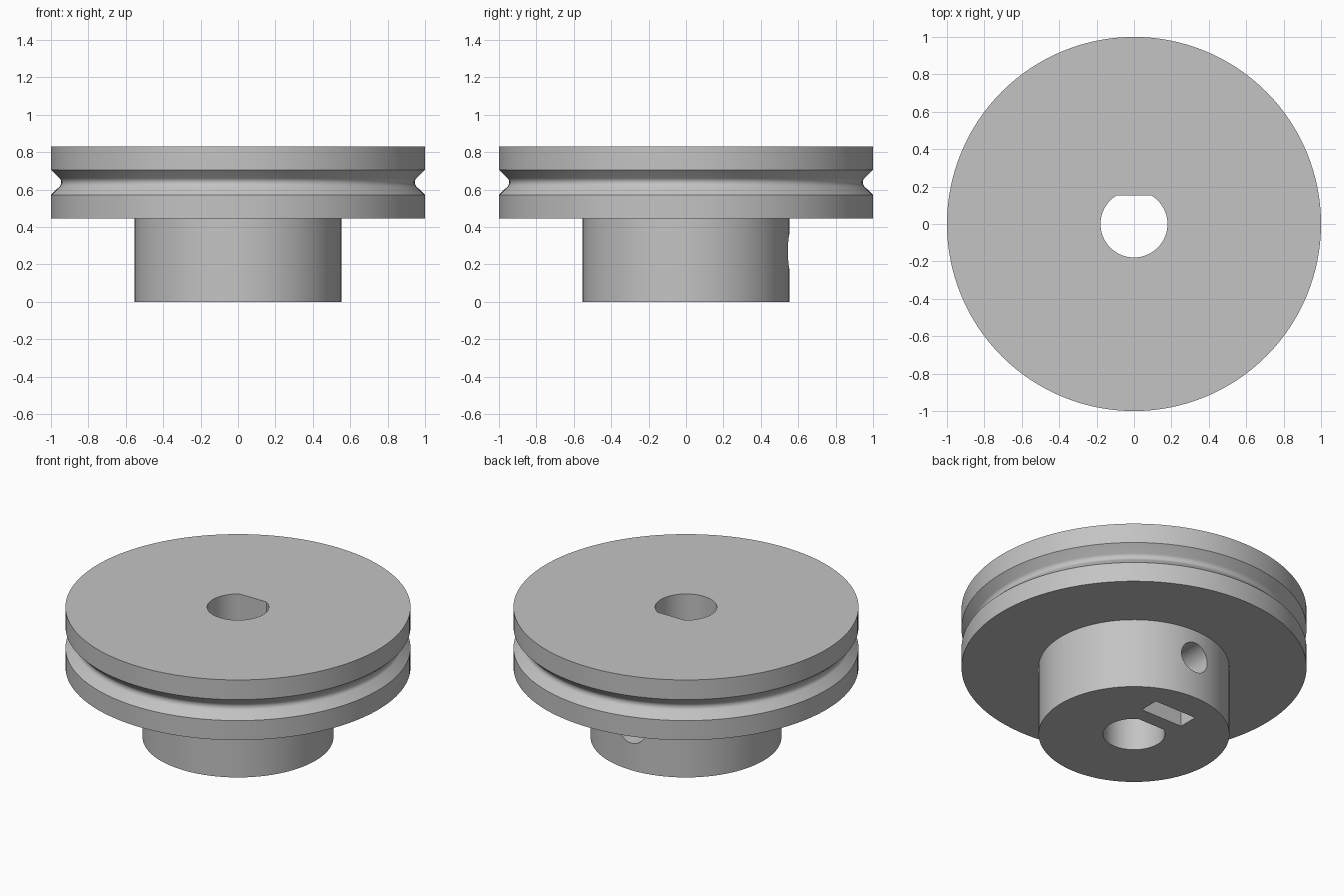
import bpy, bmesh, math

if "Cube" in bpy.data.objects:
    bpy.data.objects.remove(bpy.data.objects["Cube"])

SEG = 128
grey = bpy.data.materials.new("plain grey")
grey.diffuse_color = (0.55, 0.55, 0.55, 1)
grey.use_nodes = True
grey.node_tree.nodes["Principled BSDF"].inputs["Base Color"].default_value = grey.diffuse_color


def make_object(name, bm):
    bmesh.ops.recalc_face_normals(bm, faces=bm.faces[:])
    mesh = bpy.data.meshes.new(name)
    bm.to_mesh(mesh)
    bm.free()
    mesh.materials.append(grey)
    obj = bpy.data.objects.new(name, mesh)
    bpy.context.collection.objects.link(obj)
    return obj


def lathe(name, profile):
    """Turn an (r, z) profile about z, with flat caps at both ends."""
    bm = bmesh.new()
    rings = []
    for r, z in profile:
        rings.append([bm.verts.new((r * math.cos(2 * math.pi * i / SEG),
                                    r * math.sin(2 * math.pi * i / SEG), z))
                      for i in range(SEG)])
    for a, b in zip(rings, rings[1:]):
        for i in range(SEG):
            j = (i + 1) % SEG
            bm.faces.new((a[i], a[j], b[j], b[i]))
    bm.faces.new(rings[0])
    bm.faces.new(rings[-1])
    return make_object(name, bm)


def prism(name, outline, place, start, end):
    """Extrude a 2D outline; place(u, v, w) maps it into space."""
    bm = bmesh.new()
    a, b = ([bm.verts.new(place(u, v, w)) for u, v in outline]
            for w in (start, end))
    bm.faces.new(a)
    bm.faces.new(b)
    n = len(outline)
    for i in range(n):
        j = (i + 1) % n
        bm.faces.new((a[i], a[j], b[j], b[i]))
    return make_object(name, bm)


def arc(r, start, end, n):
    return [(r * math.cos(start + (end - start) * i / n),
             r * math.sin(start + (end - start) * i / n)) for i in range(n + 1)]


# Pulley body: hub, rim and V groove with a rounded root
R = 0.031
groove = [(0.976 - math.cos(t) * R, 0.639 + math.sin(t) * R)
          for t in (math.radians(-45 + 9 * i) for i in range(11))]
body = lathe("pulley", [(0.553, 0), (0.553, 0.447), (1, 0.447), (1, 0.572)]
             + groove + [(1, 0.706), (1, 0.832)])

# D-shaped shaft bore, flat towards the back
flat = math.asin(0.152 / 0.179)
bore = prism("bore_cutter", arc(0.179, math.pi - flat, 2 * math.pi + flat, 64),
             lambda u, v, w: (u, v, w), -0.1, 1.0)

# Captive nut slot, open at the bottom of the hub
slot = prism("nut_slot_cutter",
             [(-0.148, 0.247), (0.148, 0.247), (0.148, 0.374), (-0.148, 0.374)],
             lambda u, v, w: (u, v, w), -0.1, 0.415)

# Set screw hole from the back of the hub into the bore
screw = prism("screw_hole_cutter", arc(0.097, 0, 2 * math.pi, 48)[:-1],
              lambda u, v, w: (u, w, v + 0.27), 0.05, 0.7)

bpy.context.view_layer.objects.active = body
body.select_set(True)
for cutter in (bore, slot, screw):
    mod = body.modifiers.new(cutter.name, 'BOOLEAN')
    mod.operation = 'DIFFERENCE'
    mod.solver = 'EXACT'
    mod.object = cutter
    bpy.ops.object.modifier_apply(modifier=mod.name)
    bpy.data.objects.remove(cutter)

bpy.ops.object.shade_smooth_by_angle(angle=math.radians(30))
